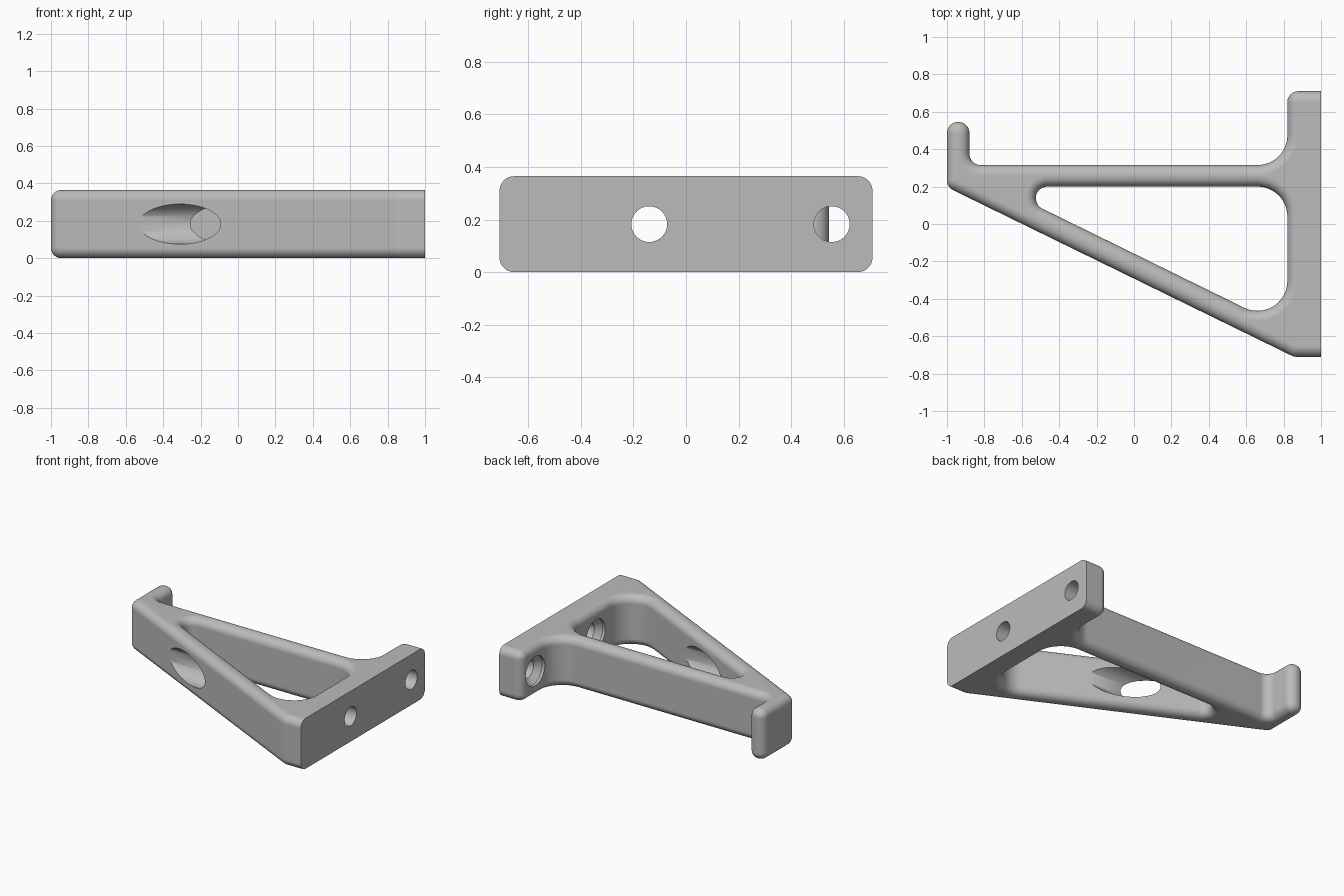
import bpy, bmesh, math
from mathutils import Vector, Matrix

cube = bpy.data.objects.get("Cube")
if cube:
    bpy.data.objects.remove(cube, do_unlink=True)

HEIGHT = 0.365
MID = HEIGHT / 2
ROUND = 0.055      # rounding of the top and bottom edges
STEPS = 7          # segments of the edge rounding
ARC = 12           # segments of each plan corner

grey = bpy.data.materials.new("plain grey")
grey.use_nodes = True
colour = (0.5, 0.5, 0.5, 1)
grey.diffuse_color = colour
grey.node_tree.nodes["Principled BSDF"].inputs["Base Color"].default_value = colour


def make_object(name, bm):
    mesh = bpy.data.meshes.new(name)
    bm.to_mesh(mesh)
    bm.free()
    mesh.materials.append(grey)
    obj = bpy.data.objects.new(name, mesh)
    bpy.context.collection.objects.link(obj)
    return obj


def rounded_ring(corners, inset):
    """Filleted outline with material on its left, moved into the material."""
    points = []
    for i, (x, y, r) in enumerate(corners):
        here = Vector((x, y))
        a = (here - Vector(corners[i - 1][:2])).normalized()
        b = (Vector(corners[(i + 1) % len(corners)][:2]) - here).normalized()
        side = 1 if a.cross(b) > 0 else -1
        turn = math.atan2(a.cross(b), a.dot(b))
        normal = Vector((-a.y, a.x))
        centre = here - a * r * math.tan(abs(turn) / 2) + normal * r * side
        for k in range(ARC + 1):
            spoke = normal.copy()
            spoke.rotate(Matrix.Rotation(turn * k / ARC, 2))
            points.append(centre - spoke * side * (r - side * inset))
    return points


# Plan outline (counter-clockwise) and triangular window (clockwise)
outline = [(-1, 0.197, 0.06), (0.855, -0.71, 0.06), (1.2, -0.71, 0.06),
           (1.2, 0.71, 0.06), (0.82, 0.71, 0.058), (0.82, 0.315, 0.16),
           (-0.88, 0.315, 0.06), (-0.88, 0.545, 0.058), (-1, 0.545, 0.058)]
window = [(-0.73, 0.2, 0.062), (0.82, 0.2, 0.16), (0.82, -0.561, 0.16)]

# Quarter-round edge section, bottom then top
quarter = [math.pi / 2 * k / STEPS for k in range(STEPS + 1)]
section = [(ROUND * (1 - math.sin(t)), ROUND * (1 - math.cos(t))) for t in quarter]
section += [(d, HEIGHT - z) for d, z in reversed(section)]

# Bracket body: walls from stacked rings, then flat caps
bm = bmesh.new()
caps = [[], []]
for corners in (outline, window):
    rings = [[bm.verts.new((p.x, p.y, z)) for p in rounded_ring(corners, d)]
             for d, z in section]
    n = len(rings[0])
    for low, high in zip(rings, rings[1:]):
        for i in range(n):
            j = (i + 1) % n
            bm.faces.new((low[i], low[j], high[j], high[i]))
    for cap, ring in zip(caps, (rings[0], rings[-1])):
        cap += [bm.edges.get((ring[i - 1], ring[i])) for i in range(n)]
for cap in caps:
    bmesh.ops.triangle_fill(bm, edges=cap, use_beauty=True, use_dissolve=False)
bmesh.ops.recalc_face_normals(bm, faces=bm.faces)
bracket = make_object("wall_bracket", bm)


def lathe_x(name, y, profile):
    """Closed round cutter along x from (x, radius) pairs."""
    bm = bmesh.new()
    sides = 48
    rings = []
    for x, r in profile:
        angles = [math.tau * (i + 0.5) / sides for i in range(sides)]
        rings.append([bm.verts.new((x, y + r * math.cos(t), MID + r * math.sin(t)))
                      for t in angles])
    for low, high in zip(rings, rings[1:]):
        for i in range(sides):
            j = (i + 1) % sides
            bm.faces.new((low[i], low[j], high[j], high[i]))
    bm.faces.new(rings[0])
    bm.faces.new(rings[-1])
    bmesh.ops.recalc_face_normals(bm, faces=bm.faces)
    return make_object(name, bm)


# Cutters: sharp mounting face, and countersunk screw holes with driver access
bm = bmesh.new()
bmesh.ops.create_cube(bm, size=1, matrix=Matrix.Translation((1.5, 0, MID))
                      @ Matrix.Diagonal((1, 3, 2, 1)))
cutters = [make_object("mounting_face_cutter", bm)]
for name, y, start in (("lower_screw_cutter", -0.14, -0.9),
                       ("upper_screw_cutter", 0.555, 0.6)):
    cutters.append(lathe_x(name, y, [(start, 0.107), (0.84, 0.107),
                                     (0.88, 0.068), (1.1, 0.068)]))

bpy.context.view_layer.objects.active = bracket
for cutter in cutters:
    cutter.hide_render = True
    cut = bracket.modifiers.new("cut", "BOOLEAN")
    cut.operation = "DIFFERENCE"
    cut.solver = "EXACT"
    cut.object = cutter
    bpy.ops.object.modifier_apply(modifier=cut.name)
    bpy.data.objects.remove(cutter, do_unlink=True)

# Smooth rounding with crisp hole rims and mounting edges
bpy.ops.object.select_all(action="DESELECT")
bracket.select_set(True)
bpy.ops.object.shade_smooth_by_angle(angle=math.radians(30))
weighted = bracket.modifiers.new("even shading", "WEIGHTED_NORMAL")
weighted.keep_sharp = True
